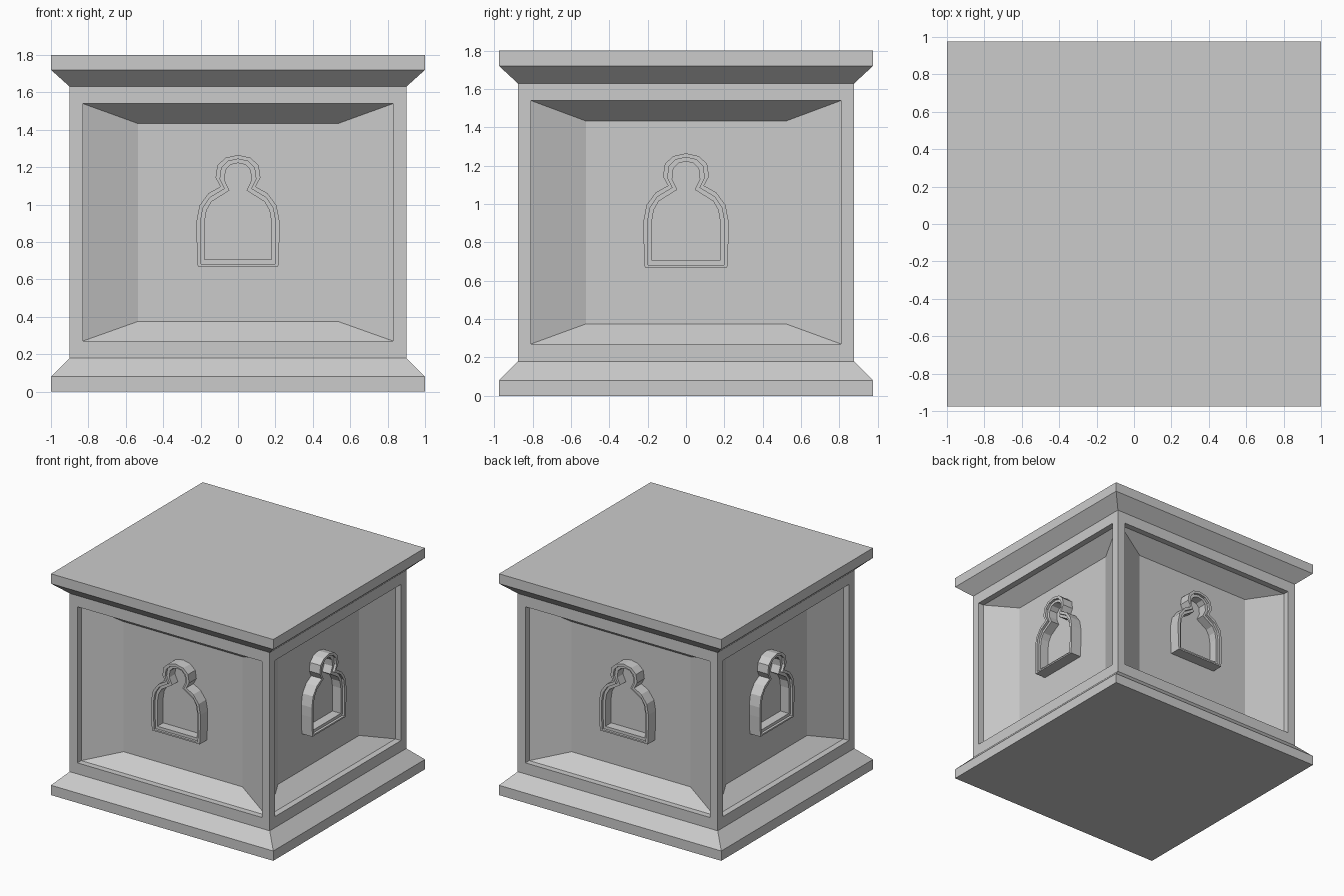
import bpy, bmesh
from math import radians
from mathutils import Matrix

if "Cube" in bpy.data.objects:
    bpy.data.objects.remove(bpy.data.objects["Cube"])

Y = 0.975  # plan is slightly shallower than wide


def loft(name, rings, matrix, cap_end=True, cap_start=False):
    """Bridge equal-length point rings into a flat-shaded mesh object."""
    bm = bmesh.new()
    loops = [[bm.verts.new(p) for p in ring] for ring in rings]
    for a, b in zip(loops, loops[1:]):
        for j in range(len(a)):
            k = (j + 1) % len(a)
            bm.faces.new((a[j], a[k], b[k], b[j]))
    if cap_end:
        bm.faces.new(loops[-1])
    if cap_start:
        bm.faces.new(loops[0][::-1])
    bm.transform(matrix)
    me = bpy.data.meshes.new(name)
    bm.to_mesh(me)
    bm.free()
    ob = bpy.data.objects.new(name, me)
    bpy.context.collection.objects.link(ob)
    return ob


def square(h, z):
    return [(-h, -h, z), (h, -h, z), (h, h, z), (-h, h, z)]


def panel_ring(h, z0, z1, d):
    return [(-h, -d, z0), (h, -d, z0), (h, -d, z1), (-h, -d, z1)]


def arch_ring(half, d):
    """Mirror a right-hand half outline into a closed loop at depth d."""
    full = half + [(-x, z) for x, z in half[-2::-1]]
    return [(x, -d, z) for x, z in full]


squash = Matrix.Diagonal((1, Y, 1, 1))

# Base plinth and top slab, each with a sloped moulding
loft("base_plinth", [square(1, 0), square(1, 0.08), square(0.9, 0.18)], squash, True, True)
loft("top_slab", [square(0.9, 1.63), square(1, 1.72), square(1, 1.8)], squash, True, True)

# Keyhole arch half outlines, bottom corner to crown
outer = [(.215, .67), (.222, .83), (.222, .91), (.206, .995), (.158, 1.06),
         (.094, 1.096), (.12, 1.144), (.11, 1.21), (.067, 1.25), (0, 1.265)]
inner = [(.178, .705), (.178, .83), (.178, .91), (.168, .97), (.142, 1.015),
         (.046, 1.075), (.072, 1.13), (.066, 1.185), (.04, 1.213), (0, 1.222)]
middle = [((a + c) / 2, (b + d) / 2) for (a, b), (c, d) in zip(outer, inner)]
middle[0] = (.197, .682)

for i, side in enumerate(("front", "right", "back", "left")):
    turn = Matrix.Rotation(radians(90 * i), 4, 'Z')

    # Wall with a lipped, splayed recessed panel
    loft(side + "_wall", [
        panel_ring(0.9, 0.18, 1.63, 0.9),
        panel_ring(0.83, 0.27, 1.54, 0.9),
        panel_ring(0.83, 0.27, 1.54, 0.85),
        panel_ring(0.535, 0.375, 1.433, 0.725),
    ], squash @ turn)

    # Raised arch frame with a stepped inner band
    k = Y if i % 2 == 0 else 1
    loft(side + "_arch_frame", [
        arch_ring(outer, 0.715 * k), arch_ring(outer, 0.82 * k),
        arch_ring(middle, 0.82 * k), arch_ring(middle, 0.80 * k),
        arch_ring(inner, 0.80 * k), arch_ring(inner, 0.715 * k),
    ], turn, cap_end=False)
